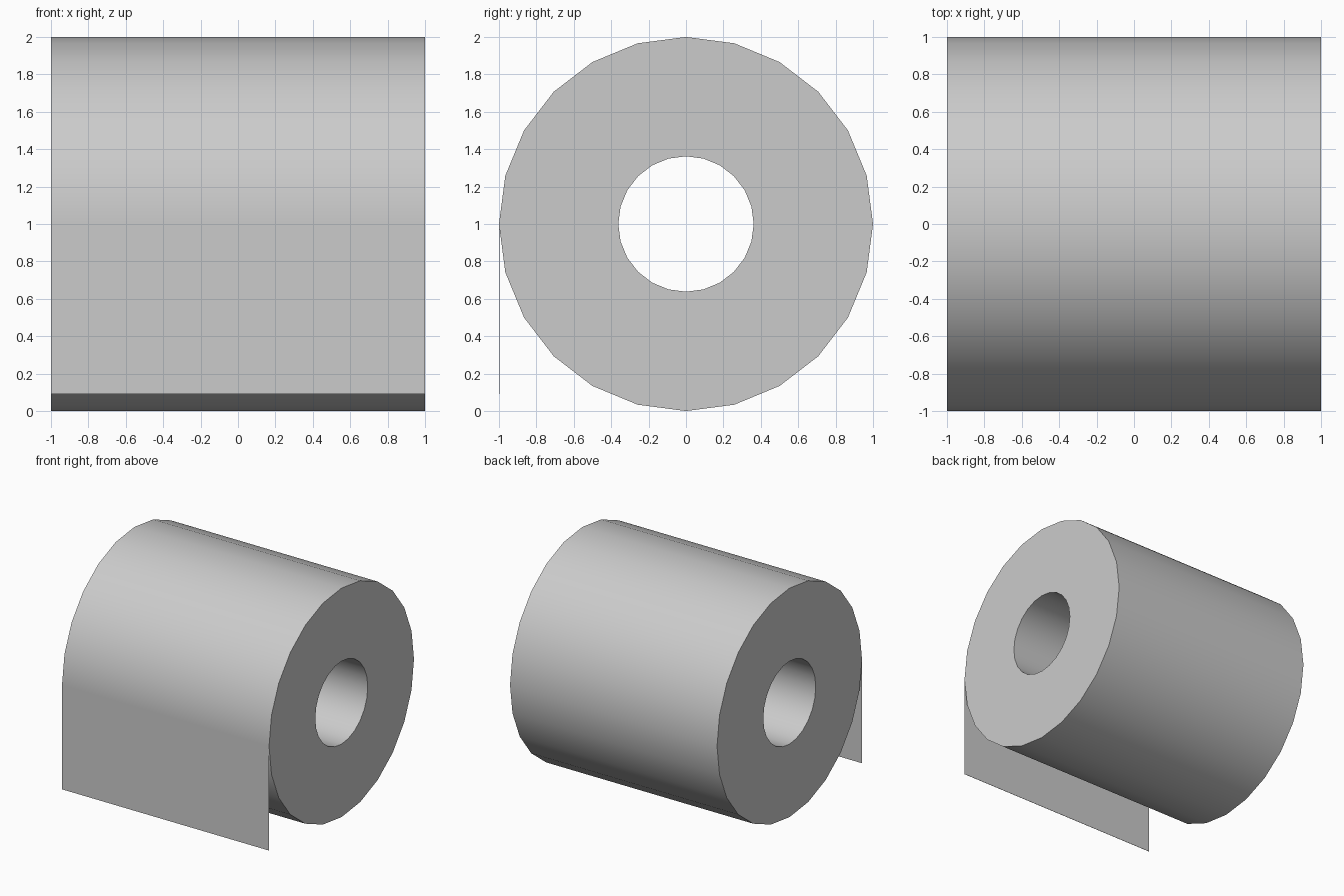
import bpy, bmesh, math

if "Cube" in bpy.data.objects:
    bpy.data.objects.remove(bpy.data.objects["Cube"])

SIDES = 24
OUTER, INNER, HALF = 1.0, 0.362, 1.0


def add_object(name, bm):
    bmesh.ops.recalc_face_normals(bm, faces=bm.faces)
    mesh = bpy.data.meshes.new(name)
    bm.to_mesh(mesh)
    bm.free()
    obj = bpy.data.objects.new(name, mesh)
    bpy.context.collection.objects.link(obj)
    return obj


def ring(bm, radius, x):
    angles = [2 * math.pi * i / SIDES for i in range(SIDES)]
    return [bm.verts.new((x, radius * math.cos(a), 1 + radius * math.sin(a)))
            for a in angles]


# Paper roll: rectangular section swept around the x axis
bm = bmesh.new()
section = [(OUTER, -HALF), (OUTER, HALF), (INNER, HALF), (INNER, -HALF)]
rings = [ring(bm, r, x) for r, x in section]
for k in range(4):
    a, b = rings[k], rings[(k + 1) % 4]
    for i in range(SIDES):
        j = (i + 1) % SIDES
        bm.faces.new((a[i], a[j], b[j], b[i]))
roll = add_object("paper_roll", bm)
bpy.context.view_layer.objects.active = roll
roll.select_set(True)
bpy.ops.object.shade_smooth_by_angle(angle=math.radians(40))

# Loose sheet hanging down from the front of the roll
bm = bmesh.new()
bmesh.ops.create_cube(bm, size=1)
for v in bm.verts:
    v.co = (v.co.x * 2 * HALF, -0.999 + v.co.y * 0.002, 0.545 + v.co.z * 0.91)
add_object("hanging_sheet", bm)
